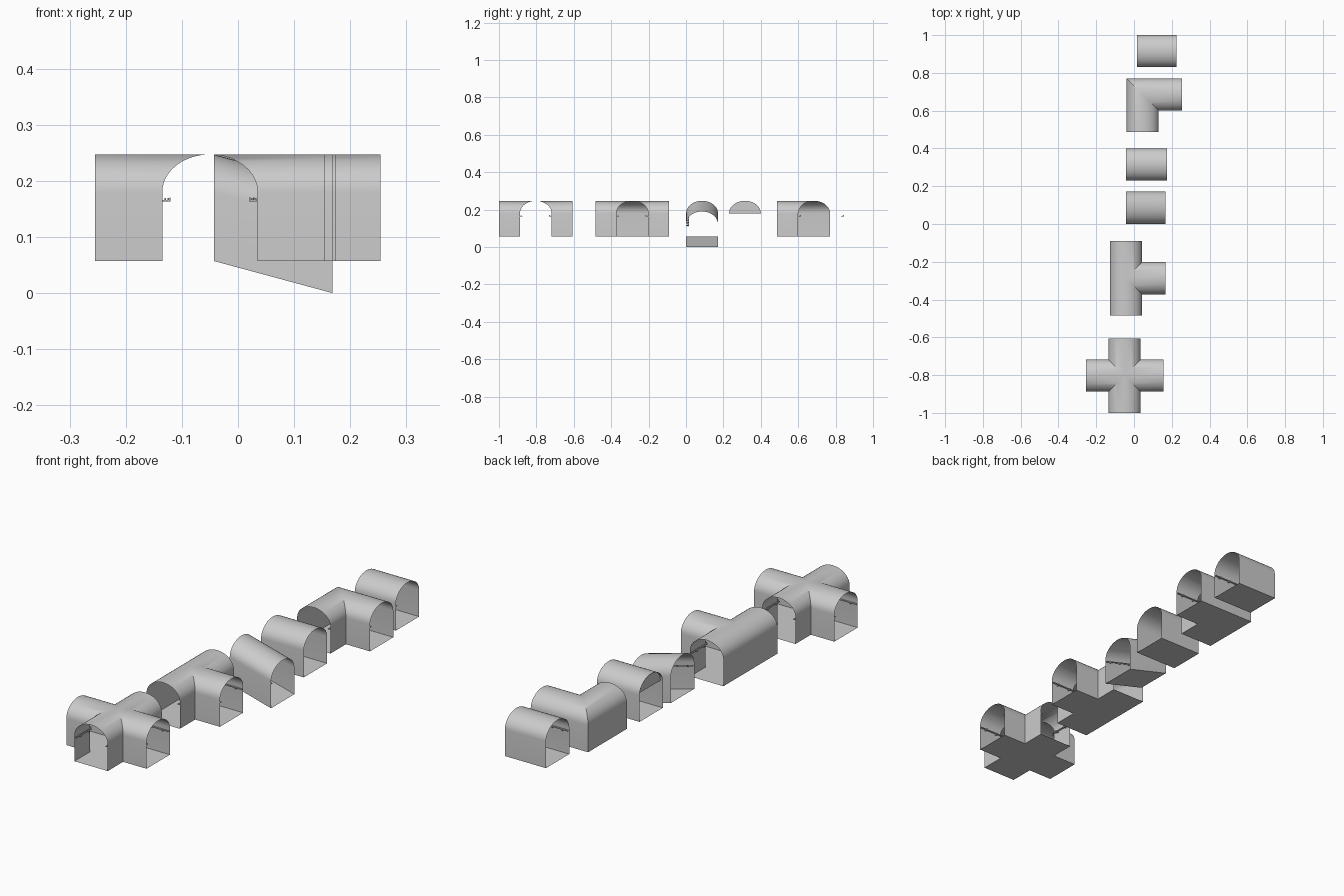
import bpy, bmesh, math
from mathutils import Vector

if "Cube" in bpy.data.objects:
    bpy.data.objects.remove(bpy.data.objects["Cube"])

W, FLOOR, SPRING, TOP = 0.085, 0.057, 0.18, 0.247
DIRS = {'E': (1, 0), 'N': (0, 1), 'W': (-1, 0), 'S': (0, -1)}
ORDER = 'ENWS'

# Closed tunnel section: floor, two walls and an elliptical vault
SEG = 20
arch = [(W * math.cos(math.pi * i / SEG), SPRING + (TOP - SPRING) * math.sin(math.pi * i / SEG))
        for i in range(SEG + 1)]
section = [(0, FLOOR), (W, FLOOR)] + arch + [(-W, FLOOR)]


def inner_limit(arms, d, u):
    """Distance from the centre where an arm's sheet meets its neighbours."""
    i = ORDER.index(d)
    side = ORDER[(i + (1 if u > 0 else 3)) % 4]
    if side in arms:
        return abs(u)
    return 0 if ORDER[(i + 2) % 4] in arms else -abs(u)


def place(c, d, along, u, z, slope):
    dx, dy = DIRS[d]
    x, y = dx * along - dy * u, dy * along + dx * u
    return Vector((c[0] + x, c[1] + y, z + slope(x)))


def finish(bm, name):
    bmesh.ops.remove_doubles(bm, verts=bm.verts, dist=1e-5)
    bmesh.ops.recalc_face_normals(bm, faces=bm.faces)
    me = bpy.data.meshes.new(name)
    bm.to_mesh(me)
    bm.free()
    ob = bpy.data.objects.new(name, me)
    bpy.context.collection.objects.link(ob)
    bpy.ops.object.select_all(action='DESELECT')
    ob.select_set(True)
    bpy.context.view_layer.objects.active = ob
    bpy.ops.object.shade_smooth_by_angle(angle=math.radians(35))


def bar(bm, c, d, a0, a1, u0, u1, z0, z1, slope):
    v = [bm.verts.new(place(c, d, a, u, z, slope)) for a in (a0, a1)
         for u, z in ((u0, z0), (u1, z0), (u1, z1), (u0, z1))]
    for f in ((0, 1, 2, 3), (7, 6, 5, 4), (0, 4, 5, 1), (1, 5, 6, 2), (2, 6, 7, 3), (3, 7, 4, 0)):
        bm.faces.new([v[k] for k in f])


def tunnel(name, c, arms, rails, slope=lambda x: 0):
    # Thin shell made of one swept sheet per arm
    bm = bmesh.new()
    n = len(section)
    for d, length in arms.items():
        far = [bm.verts.new(place(c, d, length, u, z, slope)) for u, z in section]
        near = [bm.verts.new(place(c, d, inner_limit(arms, d, u), u, z, slope)) for u, z in section]
        for i in range(n):
            j = (i + 1) % n
            bm.faces.new((far[i], far[j], near[j], near[i]))
    finish(bm, name + "_shell")

    # Wall brackets carrying two thin cables
    bm = bmesh.new()
    for d, s in rails:
        length, start = arms[d], inner_limit(arms, d, s * W)
        count = 2
        for k in range(count):
            a = start + (length - start) * (k + 0.5) / count
            bar(bm, c, d, a - 0.003, a + 0.003, s * W, s * (W - 0.015), 0.163, 0.166, slope)
            bar(bm, c, d, a - 0.003, a + 0.003, s * (W - 0.013), s * (W - 0.015), 0.166, 0.17, slope)
        for off in (0.004, 0.009):
            bar(bm, c, d, start, length, s * (W - off), s * (W - off - 0.003), 0.166, 0.169, slope)
    if rails:
        finish(bm, name + "_cable_rails")
    else:
        bm.free()


both = lambda ds: [(d, s) for d in ds for s in (1, -1)]

tunnel("crossing", (-0.05, -0.803), dict(E=0.205, N=0.197, W=0.205, S=0.197), both('ENWS'))
tunnel("tee_junction", (-0.043, -0.287), dict(E=0.211, N=0.197, S=0.197),
       both('E') + [('N', -1), ('S', 1)])
tunnel("ramp", (0.0625, 0.086), dict(E=0.1055, W=0.1055), [('E', -1), ('W', 1)],
       lambda x: -FLOOR * (x + 0.1055) / 0.211)
tunnel("gated_passage", (0.066, 0.315), dict(E=0.109, W=0.109), [])
tunnel("corner", (0.046, 0.685), dict(E=0.208, S=0.198), [('E', -1), ('S', 1)])
tunnel("straight_passage", (0.12, 0.915), dict(E=0.105, W=0.105), [('E', -1), ('W', 1)])

# Half-round panel filling the vault of the gated passage
bm = bmesh.new()
bm.faces.new([bm.verts.new((-0.03, 0.315 + u, z)) for u, z in arch])
finish(bm, "gate_panel")
